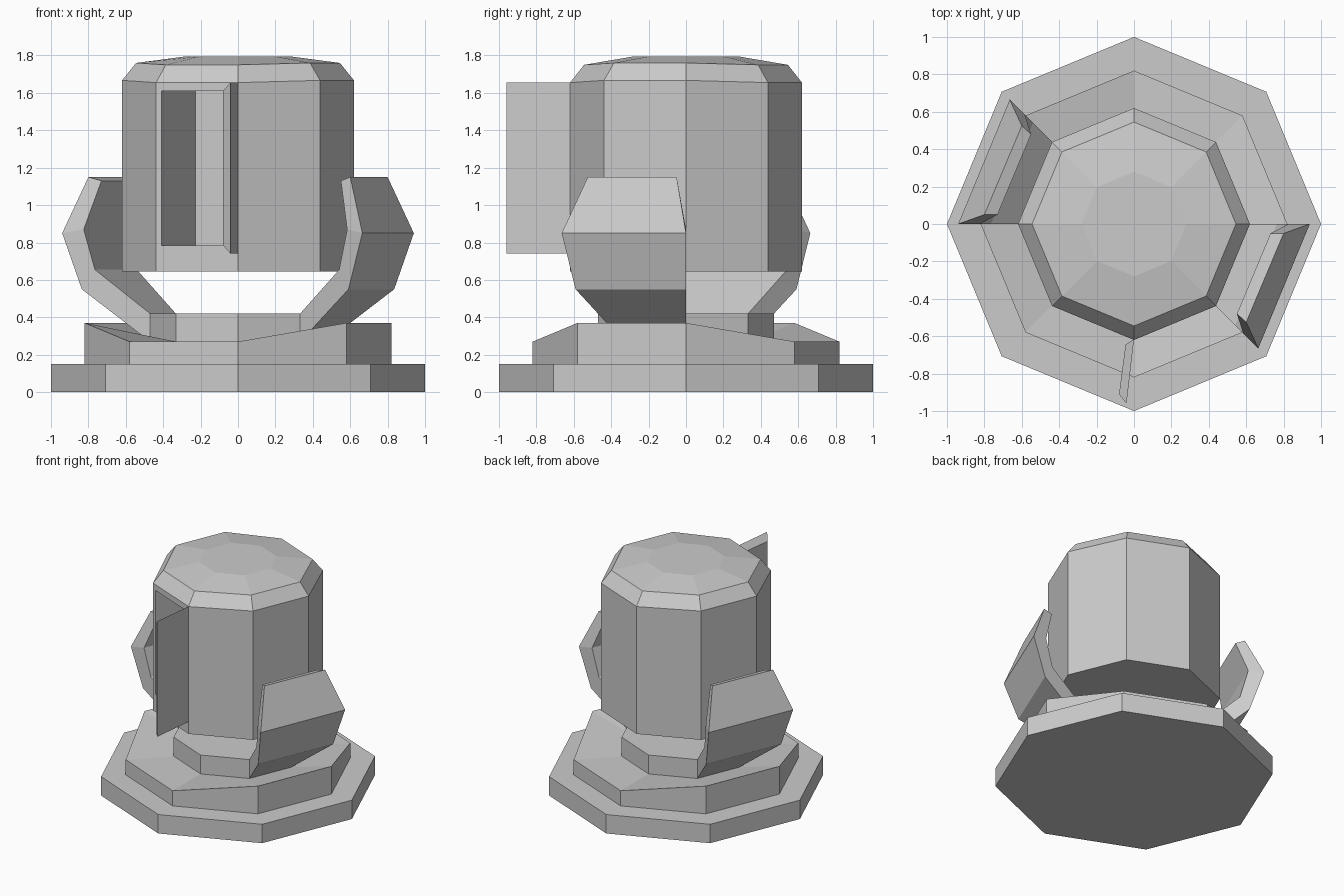
import bpy, bmesh, math
from mathutils import Vector

cube = bpy.data.objects.get("Cube")
if cube:
    bpy.data.objects.remove(cube, do_unlink=True)

# Single grey material
grey = bpy.data.materials.new("light_grey")
grey.use_nodes = True
colour = (0.6, 0.6, 0.6, 1)
grey.diffuse_color = colour
grey.node_tree.nodes["Principled BSDF"].inputs["Base Color"].default_value = colour

SIDES = 8
RAISED = (0, 3, 4, 7)  # corners beside the two arms


def finish(bm, name):
    bmesh.ops.recalc_face_normals(bm, faces=bm.faces)
    mesh = bpy.data.meshes.new(name)
    bm.to_mesh(mesh)
    bm.free()
    mesh.materials.append(grey)
    obj = bpy.data.objects.new(name, mesh)
    bpy.context.collection.objects.link(obj)
    return obj


def loft(rings, closed=False):
    """Skin loops of points and cap both ends."""
    bm = bmesh.new()
    loops = [[bm.verts.new(p) for p in ring] for ring in rings]
    n = len(loops[0])
    for a, b in zip(loops, loops[1:]):
        for i in range(n):
            j = (i + 1) % n
            bm.faces.new((a[i], a[j], b[j], b[i]))
    bm.faces.new(loops[0][::-1])
    bm.faces.new(loops[-1])
    bmesh.ops.recalc_face_normals(bm, faces=bm.faces)
    return bm


def octagon(radius, z, lift=0):
    return [(radius * math.cos(i * math.tau / SIDES),
             radius * math.sin(i * math.tau / SIDES),
             z + (lift if i in RAISED else 0)) for i in range(SIDES)]


# Stepped base, its middle step rising towards the arms
finish(loft([octagon(1, 0), octagon(1, 0.15), octagon(0.82, 0.15),
             octagon(0.82, 0.27, 0.1), octagon(0.47, 0.27),
             octagon(0.47, 0.42)]), "stepped_base")

# Floating canister with chamfered lid
bm = loft([octagon(0.62, 0.645), octagon(0.62, 1.655, 0.012),
           octagon(0.545, 1.75, 0.01), octagon(0.28, 1.795)])

# Compartment sunk into the front face right of centre
inward = Vector((math.sin(math.pi / 8), math.cos(math.pi / 8), 0))
front = min(bm.faces, key=lambda f: (f.normal + inward).length)
bmesh.ops.inset_individual(bm, faces=[front], thickness=0.043)
for v in front.verts:
    v.co.z = 0.785 if v.co.z < 1 else 1.61
out = bmesh.ops.extrude_discrete_faces(bm, faces=[front])
bmesh.ops.translate(bm, verts=out["faces"][0].verts, vec=inward * 0.48)
finish(bm, "canister")

# Open compartment door, bevelled on its inner side
outer = [(0, -0.615, 0.74), (-0.04, -0.96, 0.74),
         (-0.04, -0.96, 1.655), (0, -0.615, 1.655)]
inner = [(-0.045, -0.645, 0.785), (-0.08, -0.91, 0.785),
         (-0.08, -0.91, 1.61), (-0.045, -0.645, 1.61)]
finish(loft([outer, inner]), "door")

# Two bent arms on opposite sides: (outer radius, z, inner radius, z)
STATIONS = [(0.47, 0.27, 0.47, 0.42), (0.835, 0.55, 0.765, 0.655),
            (0.94, 0.85, 0.825, 0.87)]


def arm(name, sign):
    c = sign * math.sqrt(0.5)
    rings = [[(sign * ro, 0, zo), (c * ro, -c * ro, zo),
              (c * ri, -c * ri, zi), (sign * ri, 0, zi)]
             for ro, zo, ri, zi in STATIONS]
    # Tip narrows slightly
    tip = [(0.8, -0.05, 1.15), (0.6, -0.525, 1.15),
           (0.55, -0.48, 1.13), (0.73, -0.05, 1.13)]
    rings.append([(sign * x, sign * y, z) for x, y, z in tip])
    finish(loft(rings), name)


arm("left_arm", 1)
arm("right_arm", -1)
